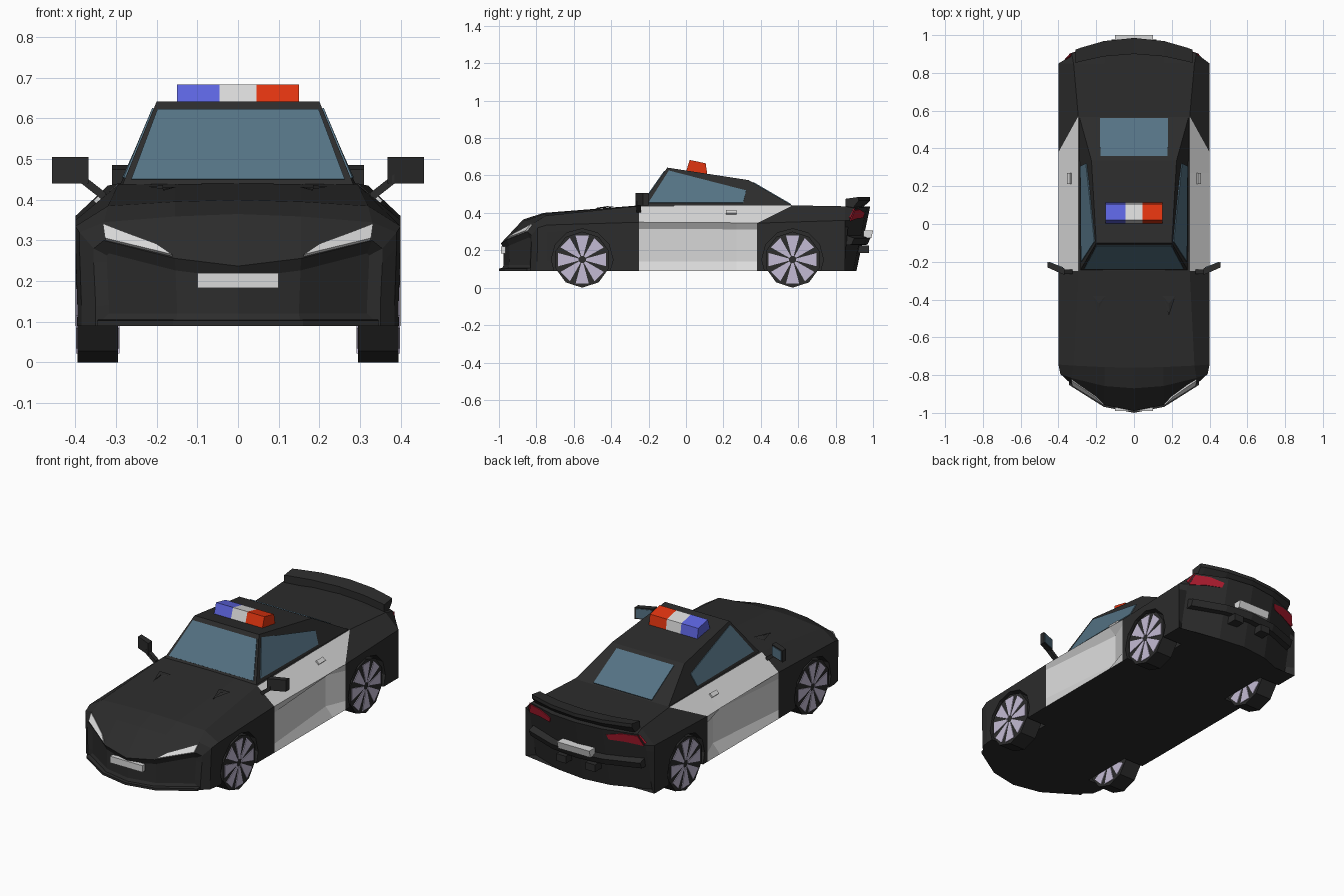
import bpy, bmesh, math
from mathutils import Vector

if "Cube" in bpy.data.objects:
    bpy.data.objects.remove(bpy.data.objects["Cube"])


def material(name, *rgb):
    m = bpy.data.materials.new(name)
    m.diffuse_color = (*rgb, 1)
    m.use_nodes = True
    m.node_tree.nodes["Principled BSDF"].inputs["Base Color"].default_value = m.diffuse_color
    return m


BLACK = material("black_paint", .025, .025, .025)
WHITE = material("white_paint", .70, .70, .70)
GLASS = material("tinted_glass", .09, .17, .23)
RIM = material("rim_metal", .55, .50, .66)
BLUE = material("blue_lamp", .11, .13, .75)
RED = material("red_lamp", .75, .035, .005)
TAIL = material("tail_red", .45, .012, .03)


def finish(bm, name, *mats):
    bmesh.ops.recalc_face_normals(bm, faces=bm.faces)
    me = bpy.data.meshes.new(name)
    bm.to_mesh(me)
    bm.free()
    for m in mats:
        me.materials.append(m)
    ob = bpy.data.objects.new(name, me)
    bpy.context.collection.objects.link(ob)
    return ob


def skin(bm, rings):
    """Bridge equal rings of points and close both ends."""
    vs = [[bm.verts.new(p) for p in r] for r in rings]
    n = len(vs[0])
    for a, b in zip(vs, vs[1:]):
        for k in range(n):
            bm.faces.new((a[k], a[(k + 1) % n], b[(k + 1) % n], b[k]))
    bm.faces.new(vs[0])
    bm.faces.new(vs[-1])


def loft(name, rings, mat):
    bm = bmesh.new()
    skin(bm, rings)
    return finish(bm, name, mat)


def prism(name, polys, x0, x1, mat):
    """Extrude (y, z) outlines from x0 to x1."""
    bm = bmesh.new()
    for poly in polys:
        skin(bm, [[(x, y, z) for y, z in poly] for x in (x0, x1)])
    return finish(bm, name, mat)


def plate(name, quad, uvs, mat, s=1, t=.006):
    """Thin plate lying on a four-cornered surface, outlined in its uv."""
    a, b, c, d = (Vector((p[0] * s, p[1], p[2])) for p in quad)
    pts = [(a * (1 - u) + b * u) * (1 - v) + (d * (1 - u) + c * u) * v for u, v in uvs]
    n = (c - a).cross(d - b).normalized() * s
    return loft(name, [[p - n * .003 for p in pts], [p + n * t for p in pts]], mat)


def circle(cy, cz, r, n, a0=-math.pi / 2):
    return [(cy + r * math.cos(a0 + k * math.tau / n), cz + r * math.sin(a0 + k * math.tau / n))
            for k in range(n)]


# Body stations: y, bow, floor w, shoulder w, z, deck w, z, centre z, door dent, deck shift, rake
STATIONS = [
    (-.99, 1.3, .35, .355, .28, .33, .30, .237, 0, 0, 0),
    (-.87, .5, .385, .39, .32, .33, .345, .365, 0, 0, 0),
    (-.76, .1, .395, .40, .335, .32, .385, .40, 0, 0, 0),
    (-.25, 0, .40, .40, .35, .295, .437, .44, 0, 0, 0),
    (.27, 0, .40, .40, .347, .295, .44, .44, .045, 0, 0),
    (.38, 0, .40, .40, .345, .295, .44, .44, 0, .19, 0),
    (.85, 0, .40, .40, .36, .32, .435, .435, 0, 0, 0),
    (.985, -.75, .36, .36, .36, .33, .425, .435, 0, 0, .22),
]


def half_ring(st):
    y, bow, wb, ws, zs, wd, zd, zc, dent, shift, rake = st
    half = [(0, .09), (.155, .09), (wb, .09), (wb - dent, .14), (ws - dent, zs - .035),
            (ws, zs), (wd, zd), (.155, zd * .3 + zc * .7), (0, zc)]
    return [Vector((x, y + bow * x * x + (shift if k > 5 else 0) - rake * max(0, zd - z), z))
            for k, (x, z) in enumerate(half)]


H = [half_ring(s) for s in STATIONS]
bm = bmesh.new()
rings = []
for h in H:
    full = h + [Vector((-p.x, p.y, p.z)) for p in h[7:0:-1]]
    rings.append([bm.verts.new(p) for p in full])
for i, (a, b) in enumerate(zip(rings, rings[1:])):
    for k in range(16):
        f = bm.faces.new((a[k], a[(k + 1) % 16], b[(k + 1) % 16], b[k]))
        f.material_index = int(i in (3, 4) and k in (2, 3, 4, 5, 10, 11, 12, 13))
caps = []
for r in (rings[0], rings[-1]):
    for idx in ((0, 1, 7, 8), (1, 2, 3, 4, 5, 6, 7)):
        caps.append(bm.faces.new([r[k] for k in idx]))
        caps.append(bm.faces.new([r[(16 - k) % 16] for k in idx]))
bmesh.ops.recalc_face_normals(bm, faces=bm.faces)
# Recessed front intake
bmesh.ops.inset_region(bm, faces=caps[:4], thickness=.03, depth=-.014, use_even_offset=True)
body = finish(bm, "body", BLACK, WHITE)

# Wheel arches
AXLES = (("front", -.555), ("rear", .57))
for s in (1, -1):
    cutter = prism("arch_cutter", [circle(y, .15, .165, 12) for _, y in AXLES], s * .275, s * .5, BLACK)
    cutter.hide_render = True
    mod = body.modifiers.new("arches", "BOOLEAN")
    mod.operation, mod.solver, mod.object = "DIFFERENCE", "EXACT", cutter
    bpy.context.view_layer.objects.active = body
    bpy.ops.object.modifier_apply(modifier=mod.name)
    bpy.data.objects.remove(cutter)

# Wheels: ten-sided tyres with wedge spokes on both faces
for end, y in AXLES:
    wedges = []
    for k in range(8):
        a = k * math.tau / 8
        wedges.append([(y + r * math.cos(a + d), .15 + r * math.sin(a + d))
                       for r, d in ((.02, -.3), (.133, -.27), (.133, .27), (.02, .3))])
    for s, side in ((1, "right"), (-1, "left")):
        prism(f"{end}_{side}_tyre", [circle(y, .15, .15, 10)], s * .295, s * .395, BLACK)
        prism(f"{end}_{side}_spokes", wedges, s * .390, s * .399, RIM)
        prism(f"{end}_{side}_inner_spokes", wedges, s * .291, s * .300, RIM)

# Cabin shell
FB, RB, RR, RF, RI = ((.285, -.245, .435), (.29, .57, .438), (.225, .335, .575),
                      (.2, -.1, .642), (.2, .572, .437))


def flip(p):
    return (-p[0], p[1], p[2])


bm = bmesh.new()
R = [bm.verts.new(p) for p in (FB, RB, RR, RF, RI)]
L = [bm.verts.new(flip(p)) for p in (FB, RB, RR, RF, RI)]
for v in (R, L):
    bm.faces.new(v[:4])
    bm.faces.new((v[1], v[4], v[2]))
for i, j in ((0, 3), (3, 2), (2, 4)):
    bm.faces.new((R[i], R[j], L[j], L[i]))
bm.faces.new((R[0], R[1], R[4], L[4], L[1], L[0]))
finish(bm, "cabin", BLACK)

# Windows
plate("windscreen", (flip(FB), FB, RF, flip(RF)),
      [(.03, .07), (.97, .07), (.975, .9), (.025, .9)], GLASS, t=.004)
plate("rear_window", (RI, flip(RI), flip(RR), RR),
      [(.05, .05), (.95, .05), (.9, .9), (.1, .9)], GLASS, t=.004)
for s in (1, -1):
    plate("side_window", (FB, RB, RR, RF),
          [(.04, .09), (.69, .1), (.8, .54), (.04, .93)], GLASS, s, .004)
    # Door handle
    plate("door_handle", (H[3][5], H[4][5], H[4][6], H[3][6]),
          [(.89, .48), (1, .48), (1, .65), (.89, .65)], WHITE, s, .009)
    # Headlight
    plate("headlight", (H[0][7], H[0][6], H[1][6], H[1][7]),
          [(.03, .03), (.97, .03), (1, .8), (.75, .5), (.25, .22)], WHITE, s, .009)
    # Tail light wraps on the rear corner
    plate("tail_light", (H[7][6], H[7][7], H[7][1], H[7][2]),
          [(.0, .03), (.45, .03), (.9, .09), (.85, .17), (.4, .17), (-.1, .2)], TAIL, s, .009)
    plate("tail_light_side", (H[6][5], H[7][5], H[7][6], H[6][6]),
          [(.7, .2), (1, .1), (1, .95), (.8, .8)], TAIL, s, .006)
    # Bonnet vent
    loft("bonnet_vent", [[(s * .185, -.485, .422), (s * .15, -.38, .432), (s * .185, -.42, .432)],
                         [(s * .185, -.485, .426), (s * .22, -.38, .432), (s * .185, -.42, .436)]], BLACK)
    # Wing mirror with arm and glass
    loft("mirror", [[(s * x, y, z) for y, z in ((y0, z0), (y1, z0), (y1, .505), (y0, .505))]
                    for x, y0, y1, z0 in ((.368, -.27, -.235, .44), (.458, -.23, -.2, .44))], BLACK)
    loft("mirror_arm", [[(s * x, y, z + dz) for y, dz in ((-.265, -.012), (-.24, -.012), (-.24, .012), (-.265, .012))]
                        for x, z in ((.325, .405), (.385, .452))], BLACK)
    plate("mirror_glass", ((.458, -.2, .44), (.368, -.235, .44), (.368, -.235, .505), (.458, -.2, .505)),
          [(.08, .1), (.92, .1), (.92, .9), (.08, .9)], GLASS, s, .003)
    # Exhaust
    prism("exhaust", [[(.9, .185), (.978, .185), (.978, .225), (.9, .225)]], s * .06, s * .12, BLACK)

# Roof light bar
BAR = [(0, .62), (.02, .683), (.105, .665), (.115, .6)]
for name, x0, x1, m in (("blue_light", -.15, -.045, BLUE), ("middle_light", -.045, .045, WHITE),
                        ("red_light", .045, .15, RED)):
    prism(name, [BAR], x0, x1, m)


def arc(name, xs, section, mat):
    """Bowed strip across the car: section(x) gives its (y, z) outline."""
    loft(name, [[(x, y, z) for y, z in section(x)] for x in xs], mat)


def spoiler(x):
    f, r = .9 - .5 * x * x, .985 - .65 * x * x
    return [(f, .425), (f, .475), (r, .485), (r, .465), (f + .04, .425)]


def bumper(x):
    y = .95 - .72 * x * x
    return [(y - .05, .225), (y + .02, .23), (y + .036, .265), (y - .02, .285)]


def lip(x):
    y = -1 + 1.25 * x * x
    return [(y, .09), (y, .103), (y + .05, .108), (y + .05, .09)]


arc("spoiler", (-.31, -.285, -.16, 0, .16, .285, .31), spoiler, BLACK)
arc("rear_bumper", (-.345, -.16, 0, .16, .345), bumper, BLACK)
arc("front_lip", (-.345, -.16, 0, .16, .345), lip, BLACK)

# Number plates
prism("front_plate", [[(-.99, .183), (-.99, .22), (-.965, .22), (-.965, .183)]], -.1, .1, WHITE)
prism("rear_plate", [[(.95, .265), (.99, .265), (1.0, .305), (.95, .305)]], -.1, .1, WHITE)
